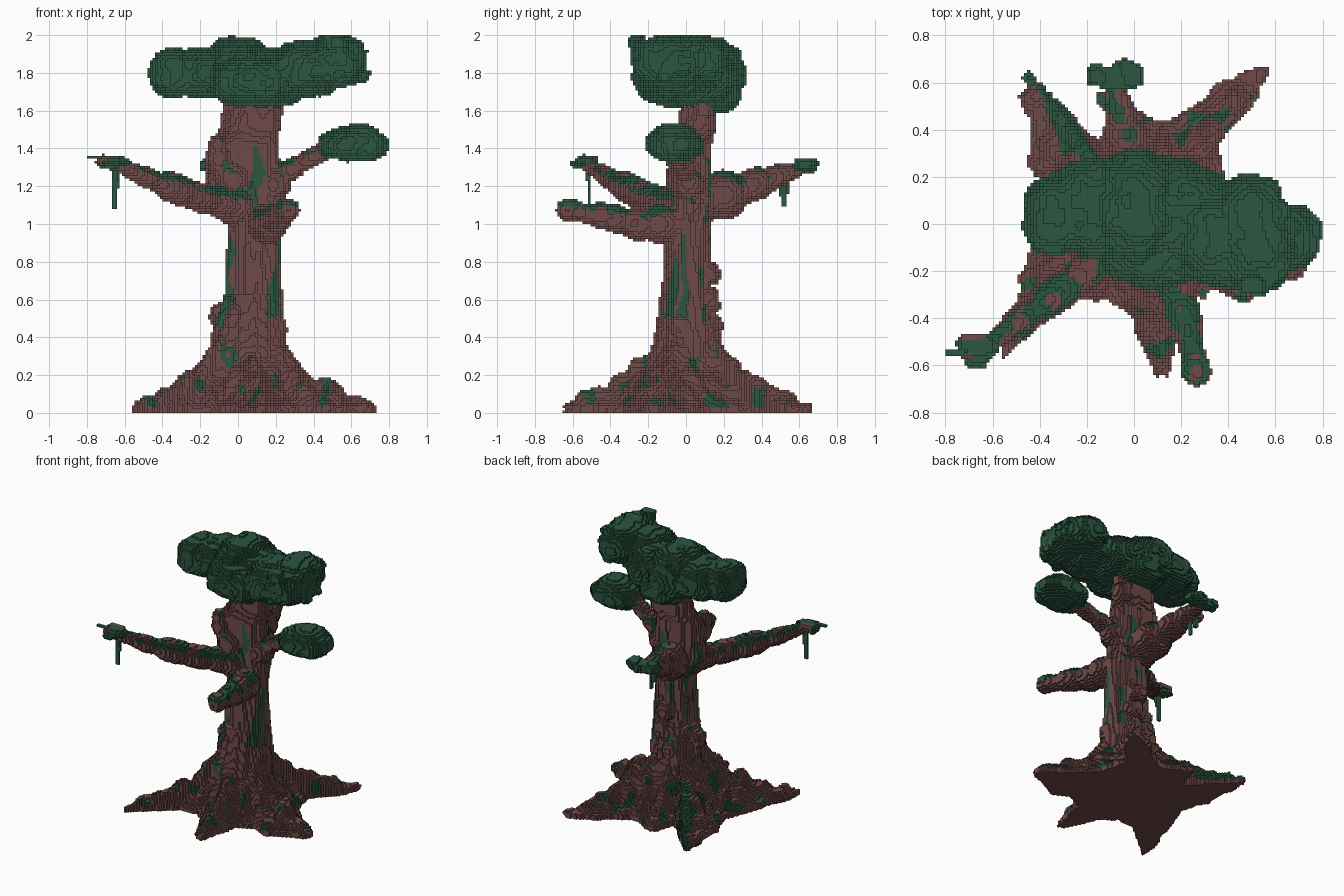
import bpy, math, random
from mathutils import Vector, noise

if "Cube" in bpy.data.objects:
    bpy.data.objects.remove(bpy.data.objects["Cube"])

random.seed(4)
H = 2 / 150                      # voxel edge
BARK, LEAF = 0, 1
voxels = {}                      # (i, j, k) -> (part name, colour)


def material(name, rgb):
    m = bpy.data.materials.new(name)
    m.diffuse_color = (*rgb, 1)
    m.use_nodes = True
    m.node_tree.nodes["Principled BSDF"].inputs["Base Color"].default_value = m.diffuse_color
    return m


MATS = [material("bark_brown", (0.156, 0.068, 0.064)),
        material("leaf_green", (0.024, 0.092, 0.052))]


def n3(x, y, z, s, sz=None):
    return noise.noise(Vector((x * s, y * s, z * (sz or s))))


def fill(part, lo, hi, test):
    """Fill every voxel in a box for which test returns a colour."""
    a = [math.floor(v / H) for v in lo]
    b = [math.ceil(v / H) for v in hi]
    for k in range(max(0, a[2]), min(150, b[2])):
        for j in range(a[1], b[1]):
            for i in range(a[0], b[0]):
                if (i, j, k) in voxels:
                    continue
                c = test((i + .5) * H, (j + .5) * H, (k + .5) * H)
                if c is not None:
                    voxels[i, j, k] = (part, c)


def lerp_table(t, rows):
    for r0, r1 in zip(rows, rows[1:]):
        if t <= r1[0]:
            f = max(0, (t - r0[0]) / (r1[0] - r0[0]))
            return [p + (q - p) * f for p, q in zip(r0[1:], r1[1:])]
    return rows[-1][1:]


def blob(part, c, r, power=2.4, rough=0.14, colour=LEAF):
    def test(x, y, z):
        d = sum(abs((p - q) / s) ** power for p, q, s in zip((x, y, z), c, r))
        if d < 1 + rough * 2 * n3(x, y, z, 13):
            return colour
    fill(part, [p - s * 1.1 for p, s in zip(c, r)], [p + s * 1.1 for p, s in zip(c, r)], test)


def limb(part, pts, moss=0.0):
    """Knobbly tapering branch through (x, y, z, radius), moss along its top."""
    for p, q in zip(pts, pts[1:]):
        steps = max(2, int((Vector(q[:3]) - Vector(p[:3])).length / 0.02))
        for s in range(steps + 1):
            cx, cy, cz, r = [a + (b - a) * s / steps for a, b in zip(p, q)]
            r *= 1 + 0.4 * n3(cx, cy, cz, 18)

            def test(x, y, z):
                if (x - cx) ** 2 + (y - cy) ** 2 + (z - cz) ** 2 < r * r:
                    top = z - cz > 0.35 * r and n3(x, y, z, 11) < moss
                    return LEAF if top else BARK
            fill(part, (cx - r, cy - r, cz - r), (cx + r, cy + r, cz + r), test)


def vine(x, y, z0, z1):
    fill("hanging_vines", (x, y, z0), (x + H, y + H, z1), lambda *_: LEAF)


# Trunk: height, centre x, centre y, radius x, radius y
TRUNK = [(0.3, .06, 0, .20, .18), (0.5, .06, .01, .175, .155), (0.62, .08, .01, .145, .13),
         (1.0, .08, .01, .14, .115), (1.12, .05, .03, .18, .115), (1.2, .03, .03, .19, .11),
         (1.42, .03, .03, .18, .105), (1.5, .06, .06, .16, .10), (1.75, .09, .08, .15, .09)]
# Moss streaks: direction in degrees, bottom, top
STREAKS = [(-72, 1.0, 1.42), (-155, .45, .95), (-40, .5, .82), (-12, .38, .95), (38, .48, .78),
           (100, .5, .95), (160, .7, 1.3), (-135, 1.15, 1.34), (-5, 1.1, 1.35), (60, 1.0, 1.35)]


def trunk(x, y, z):
    cx, cy, rx, ry = lerp_table(z, TRUNK)
    u, v = (x - cx) / rx, (y - cy) / ry
    d = math.hypot(u, v)
    if d > 1.3:
        return None
    a, b = u / (d + 1e-6), v / (d + 1e-6)
    if d < 1 + 0.2 * n3(a, b, z, 3.2, 2.2):
        ang = math.degrees(math.atan2(v, u)) + 22 * n3(a, b, z, 2, 7)
        wet = any(abs((ang - t + 180) % 360 - 180) < 9 and z0 < z < z1 for t, z0, z1 in STREAKS)
        return LEAF if wet else BARK


fill("trunk", (-.25, -.2, .3), (.35, .25, 1.75), trunk)

# Roots: star-shaped footprint, alternating tips and webs
STAR = [(.73, -.15), (.71, -.21), (.47, -.33), (.34, -.28), (.22, -.34), (.15, -.66), (.10, -.64),
        (-.02, -.38), (-.12, -.31), (-.27, -.33), (-.55, -.57), (-.58, -.53), (-.49, -.28), (-.43, -.1),
        (-.37, .08), (-.43, .25), (-.465, .6), (-.44, .65), (-.14, .34), (-.09, .5), (.0, .52),
        (.09, .43), (.16, .44), (.48, .66), (.56, .63), (.54, .54), (.36, .35), (.38, .2), (.46, .06)]
CX, CY = .05, 0
REACH = []
for n in range(720):
    dx, dy = math.cos(math.radians(n / 2)), math.sin(math.radians(n / 2))
    best = 0
    for (ax, ay), (bx, by) in zip(STAR, STAR[1:] + STAR[:1]):
        ax, ay, ex, ey = ax - CX, ay - CY, bx - ax, by - ay
        den = dx * ey - dy * ex
        if abs(den) > 1e-9:
            t, s = (ax * ey - ay * ex) / den, (ax * dy - ay * dx) / den
            if t > 0 and -.001 <= s <= 1.001:
                best = max(best, t)
    REACH.append(best)


def roots(x, y, z):
    u, v = x - CX, y - CY
    r = math.hypot(u, v)
    f = (1 - min(1, max(0, z - .035) / .56)) ** 2.5
    if r > .2 + .7 * f:
        return None
    ang = math.atan2(v, u)
    edge = .14 + (REACH[int(math.degrees(ang) * 2) % 720] - .14) * f
    rough = .26 * n3(x, y, z, 13, 8) * min(1, .15 + z * 7)
    if r < edge * (1 + rough):
        ridge = abs(ang - 2.27) < .10 and r > .28 and n3(x, y, z, 6) > -.25
        return LEAF if z > .03 and (ridge or n3(x + 3, y, z, 12, 8) > .33) else BARK


fill("roots", (-.585, -.675, 0), (.725, .655, .62), roots)
# Burls climbing the trunk
for bx, by, bz in [(.08, .12, .74), (.1, .12, .6), (-.08, 0, .52), (.02, .13, .45), (.2, -.02, .45),
                   (-.11, .02, 1.2), (.17, .03, 1.15)]:
    blob("trunk", (bx, by, bz), (.07, .06, .07), colour=BARK, rough=.3)

# Branches
limb("left_branch", [(0, -.02, 1.09, .10), (-.2, -.2, 1.14, .075), (-.45, -.39, 1.23, .052),
                     (-.62, -.51, 1.305, .042), (-.71, -.54, 1.335, .03)], .12)
limb("front_branch", [(.13, 0, 1.0, .10), (.17, -.25, 1.0, .088), (.22, -.42, 1.04, .07),
                      (.27, -.63, 1.075, .058)], .02)
limb("back_branch", [(.04, .05, 1.12, .12), (0, .22, 1.16, .11), (-.05, .42, 1.23, .065),
                     (-.08, .6, 1.29, .045)], -.15)
limb("back_branch", [(-.02, .4, 1.23, .05), (-.13, .53, 1.25, .035)], 0)
limb("right_branch", [(.14, .02, 1.16, .08), (.25, 0, 1.27, .06), (.35, -.03, 1.33, .05),
                      (.48, -.06, 1.4, .05)], .05)
limb("left_stub", [(0, 0, 1.2, .1), (-.1, -.03, 1.33, .07), (-.11, -.06, 1.42, .045)], -.1)
limb("right_stub", [(.12, .06, 1.5, .08), (.2, .1, 1.62, .05)], -.3)

# Leafy tufts and vines at the branch ends
blob("left_tuft", (-.665, -.545, 1.325), (.08, .075, .035), rough=.5)
fill("left_tuft", (-.79, -.55, 1.35), (-.66, -.54, 1.355), lambda *_: LEAF)
fill("left_branch", (-.73, -.53, 1.345), (-.63, -.48, 1.36), lambda *_: BARK)
blob("back_tuft", (-.07, .63, 1.31), (.12, .06, .04), rough=.5)
blob("front_moss", (.26, -.62, 1.10), (.06, .07, .03), rough=.4)
for vx, vy, z0, z1 in [(-.665, -.52, 1.09, 1.3), (-.653, -.52, 1.19, 1.3), (-.64, -.53, 1.23, 1.3),
                       (-.08, .51, 1.1, 1.27), (-.08, .497, 1.16, 1.27), (-.11, .53, 1.17, 1.27)]:
    vine(vx, vy, z0, z1)

# Foliage: big rounded masses
blob("right_foliage", (.61, -.06, 1.42), (.185, .15, .09))
blob("right_foliage", (.63, -.06, 1.47), (.13, .12, .06))
CANOPY = [((-.34, .03, 1.80), (.13, .17, .13)), ((-.17, .07, 1.80), (.20, .21, .135)),
          ((0, .07, 1.81), (.18, .24, .18)), ((.08, -.02, 1.76), (.25, .25, .14)),
          ((.09, .12, 1.69), (.17, .17, .115)), ((.20, .04, 1.78), (.19, .22, .15)),
          ((.36, -.06, 1.82), (.19, .21, .15)), ((.52, -.08, 1.86), (.16, .21, .14)),
          ((.50, .03, 1.87), (.15, .18, .13)), ((.59, -.08, 1.84), (.09, .14, .10))]
for c, r in CANOPY:
    blob("canopy", c, r)
# Smaller leaf clumps at the right end
for _ in range(34):
    a, b = random.uniform(-2.2, 1.7), random.uniform(-.9, .9)
    p = (.48 + .16 * math.cos(a), -.05 + .20 * math.sin(a), 1.86 + .1 * b)
    s = random.uniform(.025, .055)
    blob("canopy", p, (s, s, s * .7), rough=.6)
blob("canopy", (.5, -.26, 1.96), (.07, .05, .045), rough=.6)
blob("canopy", (.67, -.02, 1.80), (.035, .04, .02), rough=.5)

# Turn the exposed voxel sides into one mesh per part
SIDES = [((1, 0, 0), ((1, 0, 0), (1, 1, 0), (1, 1, 1), (1, 0, 1))),
         ((-1, 0, 0), ((0, 0, 0), (0, 0, 1), (0, 1, 1), (0, 1, 0))),
         ((0, 1, 0), ((0, 1, 0), (0, 1, 1), (1, 1, 1), (1, 1, 0))),
         ((0, -1, 0), ((0, 0, 0), (1, 0, 0), (1, 0, 1), (0, 0, 1))),
         ((0, 0, 1), ((0, 0, 1), (1, 0, 1), (1, 1, 1), (0, 1, 1))),
         ((0, 0, -1), ((0, 0, 0), (0, 1, 0), (1, 1, 0), (1, 0, 0)))]
parts = {}
for (i, j, k), (part, colour) in voxels.items():
    index, faces, cols = parts.setdefault(part, ({}, [], []))
    for (dx, dy, dz), corners in SIDES:
        if (i + dx, j + dy, k + dz) not in voxels:
            faces.append([index.setdefault((i + a, j + b, k + c), len(index)) for a, b, c in corners])
            cols.append(colour)
for part, (index, faces, cols) in parts.items():
    me = bpy.data.meshes.new(part)
    me.from_pydata([(a * H, b * H, c * H) for a, b, c in index], [], faces)
    for m in MATS:
        me.materials.append(m)
    me.polygons.foreach_set("material_index", cols)
    me.update()
    bpy.context.collection.objects.link(bpy.data.objects.new(part, me))
